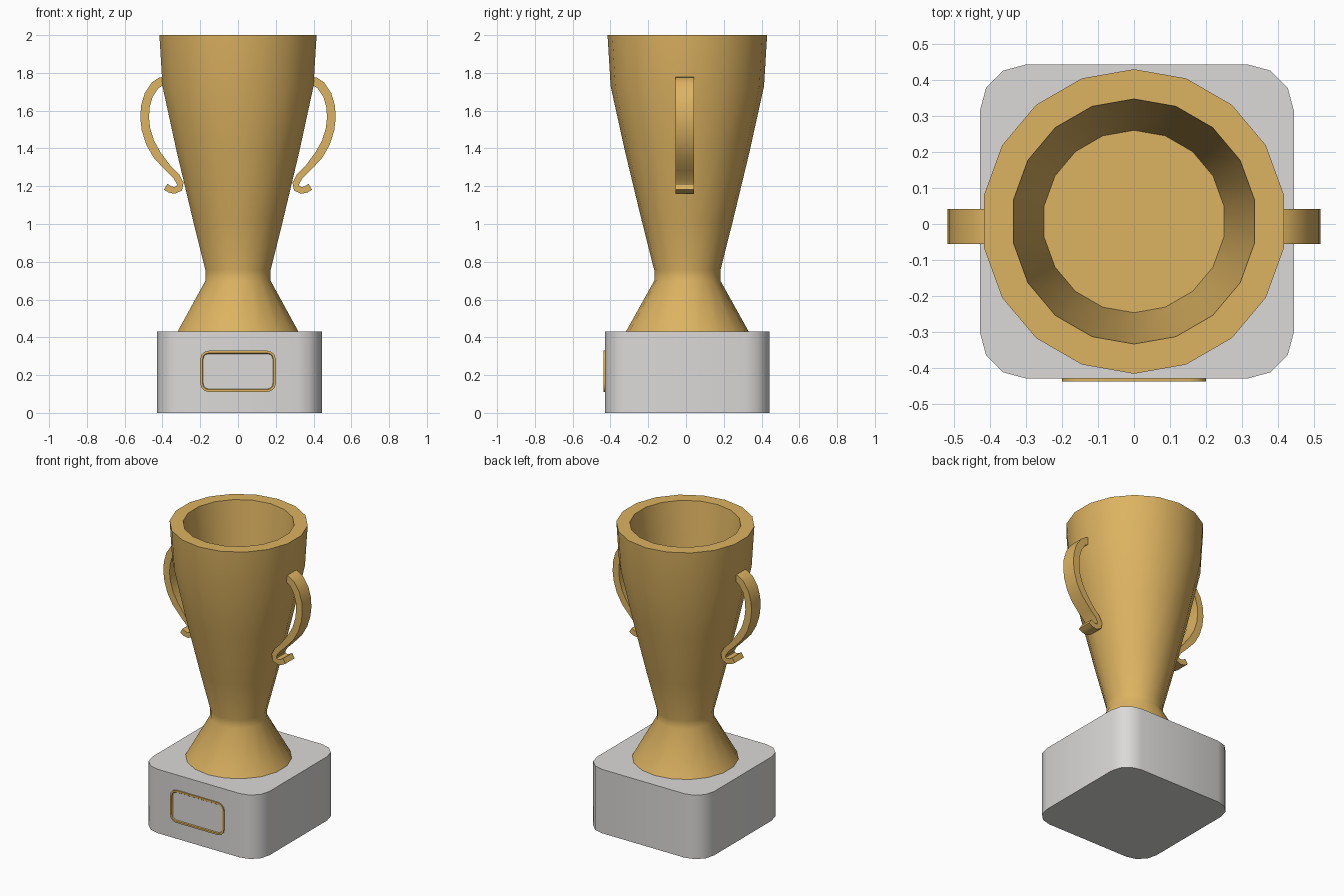
import bpy, bmesh, math
from mathutils import Vector

if "Cube" in bpy.data.objects:
    bpy.data.objects.remove(bpy.data.objects["Cube"])


def material(name, rgb):
    m = bpy.data.materials.new(name)
    m.diffuse_color = (*rgb, 1)
    m.use_nodes = True
    m.node_tree.nodes["Principled BSDF"].inputs["Base Color"].default_value = m.diffuse_color
    return m


gold = material("gold", (0.72, 0.45, 0.12))
grey = material("pale grey", (0.71, 0.70, 0.69))


def skin(name, loops, mat, cap_start=True, cap_end=True, closed=False, smooth=35):
    """Join equal-length loops of points into one surface."""
    bm = bmesh.new()
    rings = [[bm.verts.new(p) for p in loop] for loop in loops]
    pairs = list(zip(rings, rings[1:]))
    if closed:
        pairs.append((rings[-1], rings[0]))
    for a, b in pairs:
        n = len(a)
        for i in range(n):
            j = (i + 1) % n
            bm.faces.new((a[i], a[j], b[j], b[i]))
    if not closed:
        if cap_start:
            bm.faces.new(rings[0][::-1])
        if cap_end:
            bm.faces.new(rings[-1])
    bmesh.ops.recalc_face_normals(bm, faces=bm.faces)
    me = bpy.data.meshes.new(name)
    bm.to_mesh(me)
    bm.free()
    me.materials.append(mat)
    ob = bpy.data.objects.new(name, me)
    bpy.context.collection.objects.link(ob)
    bpy.ops.object.select_all(action='DESELECT')
    ob.select_set(True)
    bpy.context.view_layer.objects.active = ob
    bpy.ops.object.shade_smooth_by_angle(angle=math.radians(smooth))
    return ob


def rounded_rect(hx, hy, r, seg=3):
    pts = []
    for k, (sx, sy) in enumerate(((1, 1), (-1, 1), (-1, -1), (1, -1))):
        for i in range(seg + 1):
            a = math.pi / 2 * (k + i / seg)
            pts.append((sx * (hx - r) + r * math.cos(a), sy * (hy - r) + r * math.sin(a)))
    return pts


# Square base with rounded corners
outline = rounded_rect(0.436, 0.436, 0.13)
skin("base", [[(x + 0.008, y + 0.007, z) for x, y in outline] for z in (0, 0.43)], grey)

# Eighteen-sided cup: foot, waist, bowl, rim and hollow inside
profile = [(0.325, 0.43), (0.175, 0.70), (0.175, 0.755), (0.242, 1.02), (0.33, 1.385),
           (0.406, 1.73), (0.4225, 2.0), (0.34, 2.0), (0.253, 1.3)]
angles = [math.radians(90 + 20 * i) for i in range(18)]
skin("cup", [[(r * math.cos(a), 0.007 + r * math.sin(a), z) for a in angles]
             for r, z in profile], gold)

# Scroll handles: flat strip swept along a curved path
path = [(0.385, 1.757), (0.408, 1.754), (0.44, 1.733), (0.473, 1.683), (0.491, 1.62),
        (0.494, 1.56), (0.487, 1.50), (0.465, 1.43), (0.428, 1.365), (0.37, 1.295),
        (0.325, 1.25), (0.306, 1.215), (0.311, 1.188), (0.337, 1.178), (0.36, 1.183),
        (0.383, 1.197)]
for side, label in ((1, "right_handle"), (-1, "left_handle")):
    loops = []
    for i, p in enumerate(path):
        a, b = path[max(i - 1, 0)], path[min(i + 1, len(path) - 1)]
        t = (Vector(b) - Vector(a)).normalized()
        half = 0.023 if i < 9 else 0.018
        nx, nz = -t.y * half, t.x * half
        loops.append([(side * (p[0] + s * nx), y, p[1] + s * nz)
                      for s, y in ((1, -0.055), (1, 0.042), (-1, 0.042), (-1, -0.055))])
    skin(label, loops, gold)

# Plaque frame on the front, with a sloping inner edge
frame = []
for inset, y in ((0, -0.425), (0, -0.437), (0.012, -0.437), (0.02, -0.425)):
    frame.append([(x, y, z + 0.22) for x, z in
                  rounded_rect(0.20 - inset, 0.109 - inset, 0.045 - inset)])
skin("plaque_frame", frame, gold, closed=True)

# Plaque plate inside the frame
skin("plaque_plate", [[(x, y, z + 0.22) for x, z in rounded_rect(0.184, 0.093, 0.029)]
                      for y in (-0.425, -0.431)], grey)
